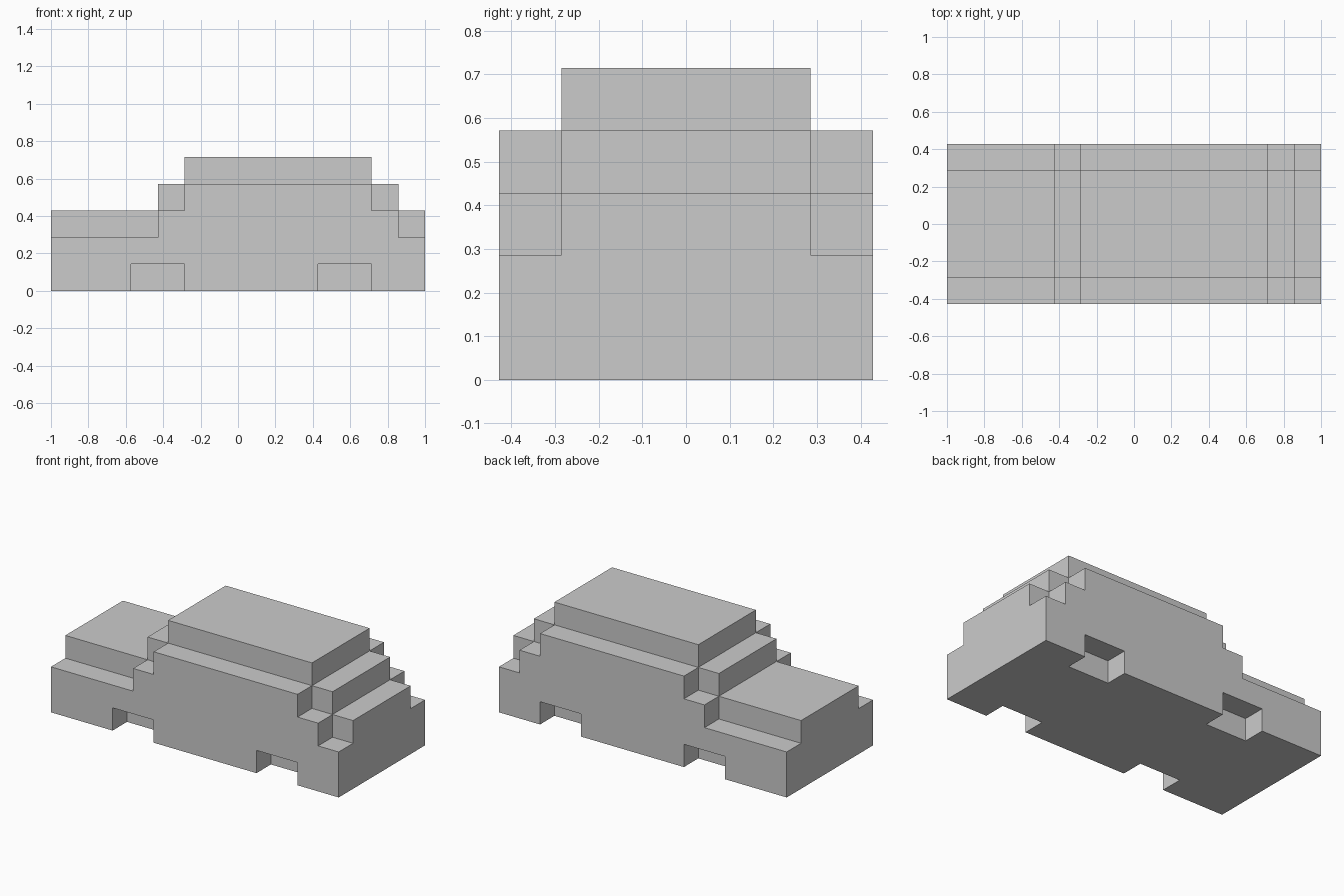
import bpy
import bmesh

if "Cube" in bpy.data.objects:
    bpy.data.objects.remove(bpy.data.objects["Cube"])

U = 1 / 7  # block size: the car is 14 x 6 x 5 blocks


def prism(name, profile, y0, y1):
    """Extrude an (x, z) side profile, given in blocks, from y0 to y1."""
    bm = bmesh.new()
    face = bm.faces.new([bm.verts.new((x * U, y0 * U, z * U)) for x, z in profile])
    ext = bmesh.ops.extrude_face_region(bm, geom=[face])
    moved = [v for v in ext["geom"] if isinstance(v, bmesh.types.BMVert)]
    bmesh.ops.translate(bm, verts=moved, vec=(0, (y1 - y0) * U, 0))
    bmesh.ops.recalc_face_normals(bm, faces=bm.faces)
    mesh = bpy.data.meshes.new(name)
    bm.to_mesh(mesh)
    bm.free()
    obj = bpy.data.objects.new(name, mesh)
    bpy.context.collection.objects.link(obj)
    return obj


def combine(target, tool, operation):
    """Apply a boolean and hide the helper."""
    mod = target.modifiers.new(tool.name, 'BOOLEAN')
    mod.operation, mod.solver, mod.object = operation, 'EXACT', tool
    bpy.context.view_layer.objects.active = target
    bpy.ops.object.modifier_apply(modifier=mod.name)
    bpy.data.objects.remove(tool)


def silhouette(drop):
    """Stepped bonnet, cabin and tail outline, lowered by drop blocks."""
    steps = [(-7, 3), (-3, 3), (-3, 4), (-2, 4), (-2, 5),
             (5, 5), (5, 4), (6, 4), (6, 3), (7, 3)]
    return [(-7, 0)] + [(x, z - drop) for x, z in steps] + [(7, 0)]


# Body: full-width lower shell joined with the taller, narrower centre
body = prism("car_body", silhouette(1), -3, 3)
combine(body, prism("centre_body", silhouette(0), -2, 2), 'UNION')

# Wheel arches: one block deep on both sides
for x in (-4, 3):
    for y0, y1 in ((-4, -2), (2, 4)):
        arch = [(x, -1), (x, 1), (x + 2, 1), (x + 2, -1)]
        combine(body, prism("wheel_arch", arch, y0, y1), 'DIFFERENCE')

# Merge coplanar faces into clean flat panels
bm = bmesh.new()
bm.from_mesh(body.data)
bmesh.ops.remove_doubles(bm, verts=bm.verts, dist=1e-5)
bmesh.ops.dissolve_limit(bm, angle_limit=0.01, verts=bm.verts, edges=bm.edges)
bm.to_mesh(body.data)
bm.free()
